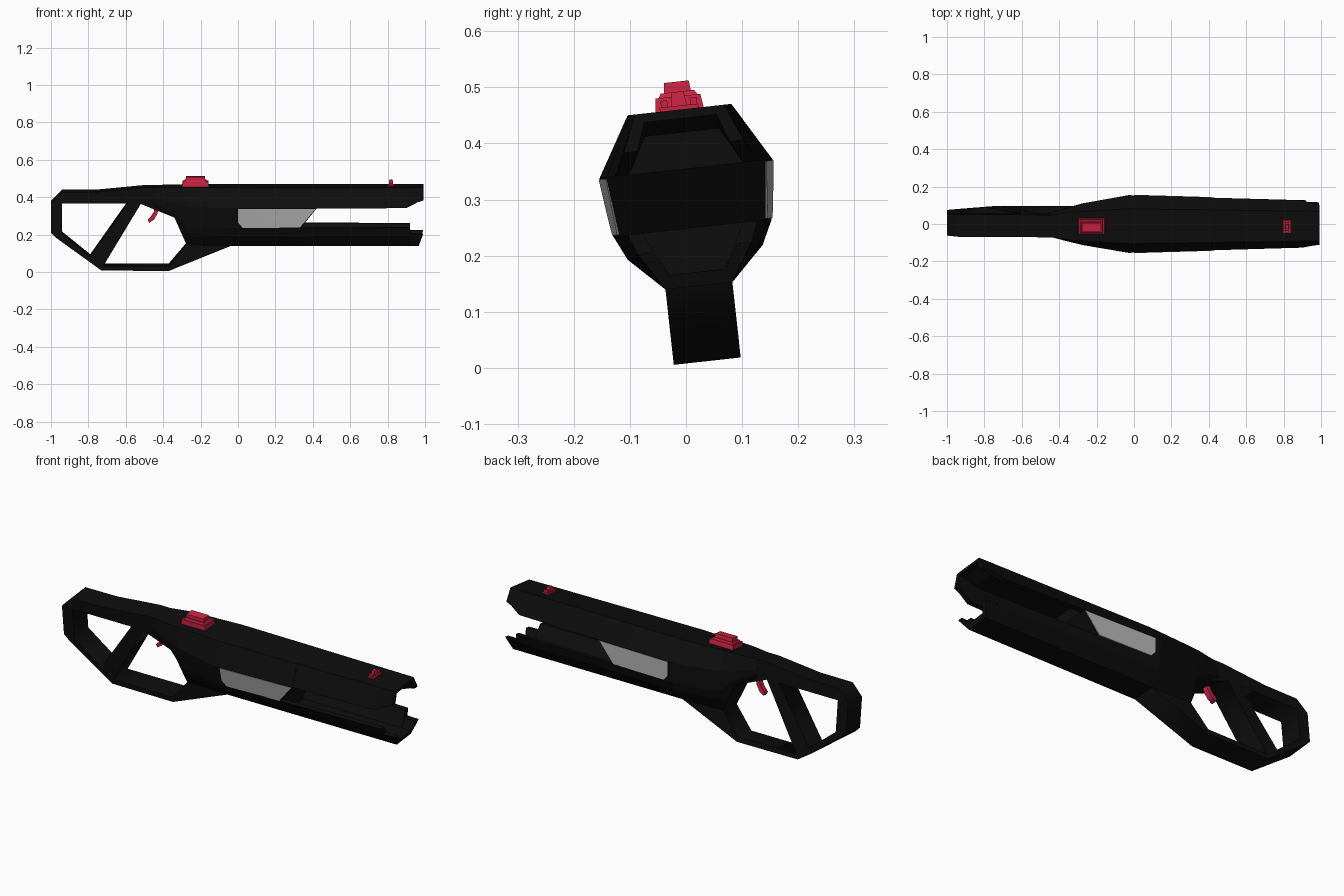
import bpy, bmesh, math
from mathutils import Matrix

if "Cube" in bpy.data.objects:
    bpy.data.objects.remove(bpy.data.objects["Cube"])

# whole model is rolled slightly about its long axis
TILT = Matrix.Translation((0, 0, 0.355)) @ Matrix.Rotation(math.radians(6.3), 4, 'X')


def material(name, rgb):
    m = bpy.data.materials.new(name)
    m.diffuse_color = (*rgb, 1)
    m.use_nodes = True
    m.node_tree.nodes["Principled BSDF"].inputs["Base Color"].default_value = m.diffuse_color
    return m


BLACK = material("matt_black", (0.004, 0.004, 0.004))
RED = material("crimson", (0.6, 0.016, 0.055))
GREY = material("light_grey", (0.47, 0.47, 0.47))


def add_mesh(name, me, mat):
    me.transform(TILT)
    me.materials.clear()
    me.materials.append(mat)
    ob = bpy.data.objects.new(name, me)
    bpy.context.collection.objects.link(ob)
    return ob


def loft(name, rings, mat):
    """Skin equal-length rings of (x, side, up) points and cap the ends."""
    bm = bmesh.new()
    vs = [[bm.verts.new(p) for p in r] for r in rings]
    n = len(vs[0])
    for a, b in zip(vs, vs[1:]):
        for i in range(n):
            j = (i + 1) % n
            bm.faces.new((a[i], a[j], b[j], b[i]))
    bm.faces.new(vs[0])
    bm.faces.new(vs[-1][::-1])
    bmesh.ops.recalc_face_normals(bm, faces=bm.faces)
    bmesh.ops.triangulate(bm, faces=[f for f in bm.faces if len(f.verts) > 4])
    me = bpy.data.meshes.new(name)
    bm.to_mesh(me)
    bm.free()
    return add_mesh(name, me, mat)


def plate(name, loops, half, mat):
    """Side-view outline (with holes) extruded across the width."""
    cu = bpy.data.curves.new(name, 'CURVE')
    cu.dimensions = '2D'
    cu.fill_mode = 'BOTH'
    cu.extrude = half
    for pts in loops:
        s = cu.splines.new('POLY')
        s.points.add(len(pts) - 1)
        for p, (x, w) in zip(s.points, pts):
            p.co = (x, w, 0, 1)
        s.use_cyclic_u = True
    tmp = bpy.data.objects.new(name + "_curve", cu)
    bpy.context.collection.objects.link(tmp)
    bpy.context.view_layer.update()
    me = bpy.data.meshes.new_from_object(tmp.evaluated_get(bpy.context.evaluated_depsgraph_get()))
    bpy.data.objects.remove(tmp)
    me.transform(Matrix.Rotation(math.pi / 2, 4, 'X'))
    return add_mesh(name, me, mat)


def mirror(half):
    return half + [(-v, w) for v, w in reversed(half)]


def block(name, x0, x1, hv, w0, w1, mat, inset=0.0):
    """Box with an optionally tapered top."""
    def ring(d, w):
        return [(w, x, v) for x, v in ((x0 + d, -hv + d), (x1 - d, -hv + d), (x1 - d, hv - d), (x0 + d, hv - d))]
    return loft(name, [[(x, v, w) for w, x, v in ring(d, w)] for d, w in ((0, w0), (inset, w1))], mat)


def width(x):
    return 0.155 - 0.03 * (x + 0.03)


def top_width(x):
    return 0.093 - 0.013 * (x + 0.03)


# rear frame: stock, grip and trigger guard
plate("stock_and_grip_frame", [
    [(-1, .02), (-.94, .079), (-.75, .08), (-.5, .104), (-.1, .104), (-.03, -.207),
     (-.37, -.345), (-.73, -.343), (-.975, -.165), (-1, -.14)],
    [(-.94, .017), (-.59, .017), (-.79, -.268), (-.94, -.147)],
    [(-.52, .015), (-.34, -.058), (-.275, -.205), (-.37, -.318), (-.72, -.318)]], 0.06, BLACK)


# main body: faceted loft ending in a slanted front between the rails
def full(x):
    k = width(x) / 0.155
    return [(top_width(x), .106), (width(x), 0), (.142 * k, -.106), (.121 * k, -.15), (.06, -.21)]


stations = [
    (-.46, [(.055, .104), (.061, .05), (.061, .03), (.061, .01), (.05, .0)]),
    (-.34, [(.075, .106), (.095, .02), (.088, -.03), (.07, -.05), (.06, -.058)]),
    (-.275, [(.08, .106), (.112, .01), (.1, -.1), (.09, -.14), (.06, -.205)]),
    (-.03, full(-.03))]
rings = [[(x, v, w) for v, w in mirror(h)] for x, h in stations]
rings.append([(.335 + .085 * min(1, max(0, (w + .106) / .106)), v, w) for v, w in mirror(full(.38))])
loft("main_body", rings, BLACK)

# upper rail: hollow underneath, chamfered tip
rings = []
for x, wb in ((.25, 0), (.9, 0), (.96, .03), (.993, .04)):
    s = top_width(x)
    e = width(x) + (s - width(x)) * wb / .106
    ceil = .065 if x < .95 else .09
    half = [(e - .025, wb), (e, wb), (s, .106)]
    inner = [(-s + .015, ceil), (s - .015, ceil)]
    rings.append([(x, v, w) for v, w in mirror(half) + inner])
loft("upper_rail", rings, BLACK)

# lower rail: open channel with stepped, raked tip
rings = []
for x, wt, rake in ((.25, -.106, 0), (.92, -.106, 0), (.921, -.142, 0), (.99, -.142, .35)):
    k = width(x) / .155
    a = (.142 if wt > -.12 else .126) * k
    half = [(a - .025, wt), (a, wt), (.121 * k, -.15), (.06, -.21)]
    inner = [(-.05, -.185), (.05, -.185)]
    rings.append([(x + rake * (w - wt), v, w) for v, w in mirror(half) + inner])
loft("lower_rail", rings, BLACK)

# light side panels lying on the sloped flanks
panel = [(0, -.002), (.415, -.002), (.33, -.104), (.025, -.104), (0, -.075)]
for side, label in ((-1, "near"), (1, "far")):
    def flank(off):
        return [(x, side * (width(x) * (1 + w / .106 * .084) + off), w) for x, w in panel]
    loft(label + "_side_panel", [flank(-.003), flank(.003)], GREY)

# red rear sight in three tiers
block("rear_sight_base", -.3, -.155, .044, .1, .13, RED, .004)
block("rear_sight_step", -.29, -.165, .036, .128, .138, RED, .006)
block("rear_sight_top", -.28, -.175, .024, .136, .156, RED, .002)

# red front sight
block("front_sight_base", .8, .836, .035, .1, .113, RED)
block("front_sight_post", .806, .83, .014, .11, .138, RED, .003)
for v in (-1, 1):
    ob = block("front_sight_ear", .806, .83, .006, .11, .125, RED)
    ob.data.transform(Matrix.Translation((0, v * .026, v * .003)))

# curved red trigger
plate("trigger", [[(-.443, .0), (-.42, .0), (-.432, -.045), (-.45, -.075), (-.475, -.092),
                   (-.482, -.075), (-.462, -.055), (-.45, -.035)]], 0.014, RED)
